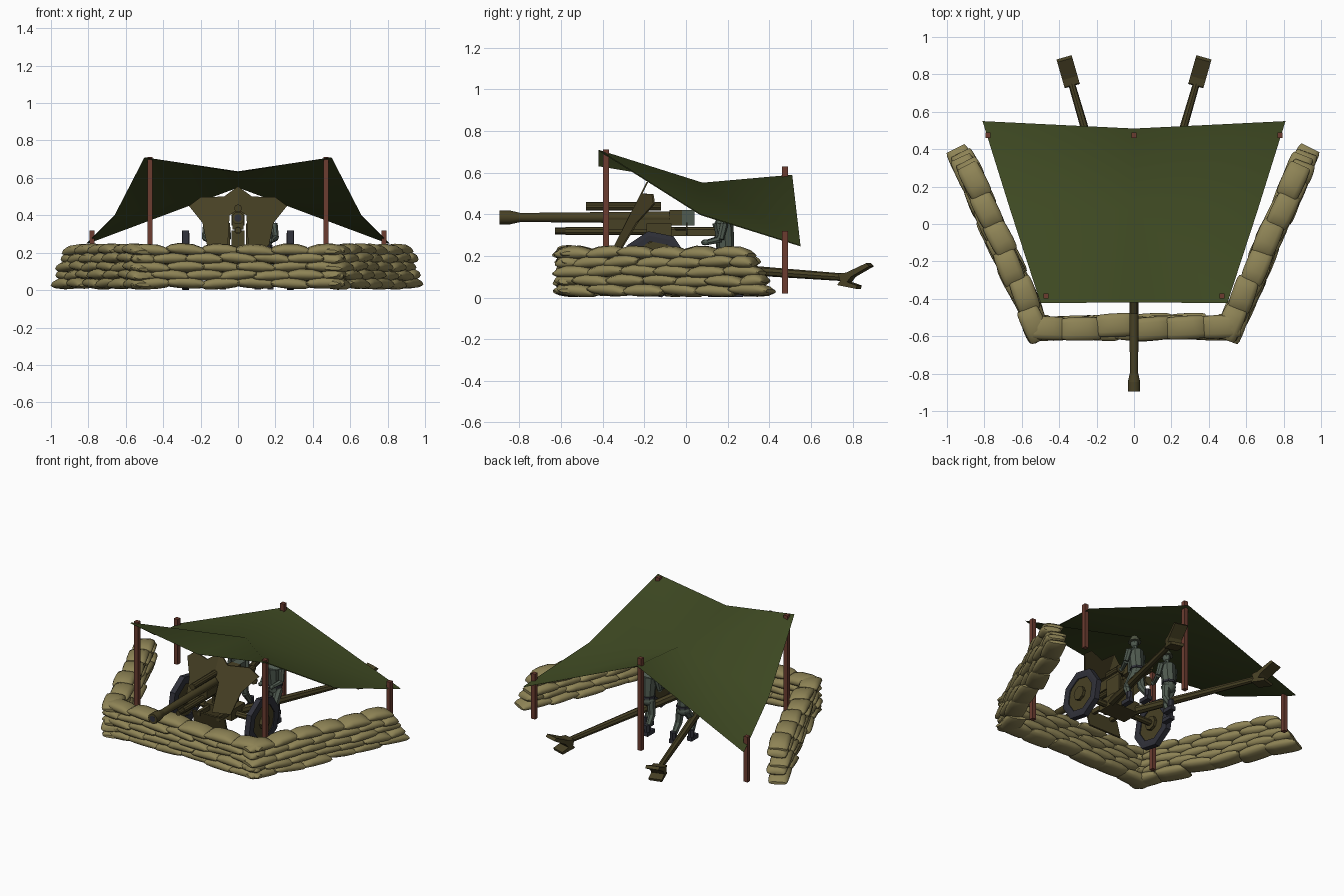
import bpy, bmesh, math, random
from mathutils import Vector, Matrix

if "Cube" in bpy.data.objects:
    bpy.data.objects.remove(bpy.data.objects["Cube"])

random.seed(4)


def material(name, c):
    m = bpy.data.materials.new(name)
    m.diffuse_color = (*c, 1)
    m.use_nodes = True
    m.node_tree.nodes["Principled BSDF"].inputs["Base Color"].default_value = m.diffuse_color
    return m


SAND = material("sandbag_tan", (0.27, 0.228, 0.092))
CLOTH = material("canvas_green", (0.048, 0.066, 0.016))
WOOD = material("post_red_brown", (0.15, 0.046, 0.03))
OLIVE = material("gun_olive", (0.064, 0.052, 0.018))
RUBBER = material("tyre_dark_grey", (0.03, 0.031, 0.042))
UNIFORM = material("uniform_grey_green", (0.08, 0.105, 0.082))
HELMET = material("helmet_green", (0.085, 0.1, 0.06))


def finish(name, bm, mat, smooth=None):
    bmesh.ops.recalc_face_normals(bm, faces=bm.faces)
    me = bpy.data.meshes.new(name)
    bm.to_mesh(me)
    bm.free()
    me.materials.append(mat)
    ob = bpy.data.objects.new(name, me)
    bpy.context.collection.objects.link(ob)
    if smooth:
        bpy.ops.object.select_all(action='DESELECT')
        ob.select_set(True)
        bpy.context.view_layer.objects.active = ob
        bpy.ops.object.shade_smooth_by_angle(angle=math.radians(smooth))
    return ob


def tube(bm, a, b, r0, r1=None, n=10):
    """Tapered cylinder between two points."""
    a, b = Vector(a), Vector(b)
    rot = (b - a).to_track_quat('Z', 'Y').to_matrix().to_4x4()
    bmesh.ops.create_cone(bm, cap_ends=True, segments=n, radius1=r0,
                          radius2=r0 if r1 is None else r1, depth=(b - a).length,
                          matrix=Matrix.Translation((a + b) / 2) @ rot)


def box(bm, c, s, rot=Matrix()):
    bmesh.ops.create_cube(bm, size=1, matrix=Matrix.Translation(c) @ rot @ Matrix.Diagonal((*s, 1)))


def ball(bm, c, s, n=10):
    bmesh.ops.create_uvsphere(bm, u_segments=n, v_segments=6, radius=1,
                              matrix=Matrix.Translation(c) @ Matrix.Diagonal((*s, 1)))


def loft(bm, rings):
    """Skin rings of points, closing both ends."""
    vs = [[bm.verts.new(p) for p in r] for r in rings]
    for r, q in zip(vs, vs[1:]):
        for i in range(len(r)):
            j = (i + 1) % len(r)
            bm.faces.new((r[i], r[j], q[j], q[i]))
    bm.faces.new(vs[0])
    bm.faces.new(vs[-1])


# ---- sandbag walls: pinched pillows laid in five staggered courses
def bag(bm, c, angle, half):
    M = (Matrix.Translation(c) @ Matrix.Rotation(angle + random.uniform(-.09, .09), 4, 'Z')
         @ Matrix.Rotation(random.uniform(-.09, .09), 4, 'Y')
         @ Matrix.Rotation(random.uniform(-.09, .09), 4, 'X'))
    rings = []
    for t, w, h in ((-1, .85, .3), (-.8, .95, .72), (-.35, 1, 1), (.35, 1, 1), (.8, .95, .72), (1, .85, .3)):
        ring = []
        for k in range(12):
            a = math.tau * k / 12
            ca, sa = math.cos(a), math.sin(a)
            y = math.copysign(abs(ca) ** .8, ca) * .063 * w
            z = math.copysign(abs(sa) ** .8, sa) * .031 * h - .008 * t * t
            ring.append(M @ Vector((t * half, y, z)))
        rings.append(ring)
    loft(bm, rings)


def wall(name, p, q, count, recede):
    """Courses run from p to q; each higher course stops a little shorter at q."""
    bm = bmesh.new()
    p, q = Vector(p), Vector(q)
    ang = math.atan2(q.y - p.y, q.x - p.x)
    for row in range(5):
        d = (q - p).normalized()
        length = (q - p).length - recede * row
        n = count if row % 2 == 0 else count + 1
        widths = [1.0] * n
        if row % 2:
            widths[0] = widths[-1] = .6
        unit = length / sum(widths)
        s = 0
        for w in widths:
            pos = p + d * (s + w * unit / 2)
            s += w * unit
            side = random.uniform(-.012, .012)
            bag(bm, (pos.x - math.sin(ang) * side, pos.y + math.cos(ang) * side,
                     .039 + .0445 * row + random.uniform(-.003, .003)), ang, w * unit * .56)
    finish(name, bm, SAND, 50)


wall("front_sandbag_wall", (-.56, -.55, 0), (.56, -.55, 0), 6, 0)
wall("right_sandbag_wall", (.495, -.61, 0), (.935, .40, 0), 6, .026)
wall("left_sandbag_wall", (-.495, -.61, 0), (-.935, .40, 0), 6, .026)

# ---- canvas canopy: eight panels fanning from the sagging centre
bm = bmesh.new()
rim = [(-.5, -.42, .71), (0, -.42, .635), (.5, -.42, .71), (.66, .07, .40),
       (.81, .55, .25), (0, .51, .59), (-.81, .55, .25), (-.66, .07, .40)]
mid = bm.verts.new((0, .08, .552))
rv = [bm.verts.new(p) for p in rim]
for i in range(8):
    bm.faces.new((mid, rv[i], rv[(i + 1) % 8]))
canopy = finish("canopy", bm, CLOTH, 60)
mod = canopy.modifiers.new("thickness", 'SOLIDIFY')
mod.thickness = .004
mod.use_rim = False

# ---- timber posts
for i, (x, y, top) in enumerate(((-.47, -.385, .712), (.47, -.385, .712), (-.78, .475, .32),
                                 (.78, .475, .32), (0, .475, .63))):
    bm = bmesh.new()
    box(bm, (x, y, (top + .02) / 2), (.028, .028, top - .02))
    finish("post_%d" % (i + 1), bm, WOOD)

# ---- gun barrel, muzzle brake, recoil cylinders and breech
bm = bmesh.new()
tube(bm, (0, -.86, .385), (0, -.05, .385), .021, .029, 12)
tube(bm, (0, -.895, .385), (0, -.845, .385), .033, .033, 12)
tube(bm, (0, -.845, .385), (0, -.80, .385), .033, .023, 12)
finish("barrel", bm, OLIVE, 35)
bm = bmesh.new()
tube(bm, (0, -.896, .385), (0, -.8965, .385), .02, .02, 12)
finish("muzzle_bore", bm, RUBBER)
bm = bmesh.new()
tube(bm, (0, -.58, .32), (0, .16, .32), .02)
tube(bm, (0, -.63, .32), (0, -.575, .32), .016)
tube(bm, (0, -.48, .438), (0, -.12, .438), .02)
finish("recoil_cylinders", bm, OLIVE, 35)
bm = bmesh.new()
box(bm, (0, -.05, .383), (.07, .06, .075))
box(bm, (0, -.22, .35), (.06, .30, .05))
box(bm, (0, .0, .305), (.04, .3, .02))
finish("breech_and_cradle", bm, OLIVE)
bm = bmesh.new()
box(bm, (0, .01, .383), (.06, .06, .075))
finish("breech_block", bm, UNIFORM)

# ---- carriage: axle, saddle, side cheeks, lower apron
bm = bmesh.new()
tube(bm, (-.28, -.15, .16), (.28, -.15, .16), .02, n=8)
box(bm, (0, -.14, .17), (.2, .14, .07))
box(bm, (0, -.29, .125), (.24, .01, .13), Matrix.Rotation(.25, 4, 'X'))
box(bm, (0, -.13, .26), (.07, .12, .12))
for s in (-1, 1):
    box(bm, (s * .05, -.13, .27), (.014, .12, .17))
    box(bm, (s * .07, -.24, .18), (.02, .14, .03))
    tube(bm, (s * .05, -.05, .33), (s * .11, .0, .33), .007, n=6)
    tube(bm, (s * .11, .0, .33), (s * .11, .008, .33), .03, n=8)
finish("carriage", bm, OLIVE)

# ---- sloping shield: two mirrored plates with swept wings, slot for the barrel
bm = bmesh.new()
half_plate = [(0, .555), (.075, .50), (.20, .497), (.262, .45), (.19, .36), (.165, .235),
              (.055, .235), (.045, .40), (0, .43)]
for s in (-1, 1):
    rings = []
    for dy in (0, .008):
        rings.append([(s * x, -.355 + (z - .23) * .51 + max(0, x - .09) * .5 + dy, z)
                      for x, z in half_plate])
    loft(bm, rings)
finish("shield", bm, OLIVE)

# ---- octagonal wheels with rims, discs and hubs
for s, side in ((-1, "left"), (1, "right")):
    c = Vector((s * .28, -.15, .16))
    bm = bmesh.new()
    prof = [(-.018, .162), (.018, .162), (.02, .14), (.018, .112), (-.018, .112), (-.02, .14)]
    ring = []
    for k in range(8):
        a = math.tau * k / 8 + .2
        ring.append([bm.verts.new(c + Vector((x, r * math.cos(a), r * math.sin(a)))) for x, r in prof])
    for k in range(8):
        for j in range(6):
            n, m = (k + 1) % 8, (j + 1) % 6
            bm.faces.new((ring[k][j], ring[k][m], ring[n][m], ring[n][j]))
    finish(side + "_tyre", bm, RUBBER)
    bm = bmesh.new()
    tube(bm, c - Vector((.012, 0, 0)), c + Vector((.012, 0, 0)), .112, n=10)
    tube(bm, c - Vector((.03, 0, 0)), c + Vector((.03, 0, 0)), .045, n=8)
    finish(side + "_wheel_hub", bm, OLIVE)

    # ---- split trail leg with spade
    bm = bmesh.new()
    a, b = Vector((s * .085, -.1, .16)), Vector((s * .345, .79, .095))
    tube(bm, a, b, .028, .018, 8)
    out = Matrix.Translation((s * .345, .79, 0)) @ Matrix.Rotation(-s * .28, 4, 'Z')
    spade = [(-.05, .115), (-.01, .12), (.09, .165), (.105, .15), (.015, .10), (-.005, .075),
             (.045, .058), (.04, .042), (-.055, .06), (-.04, .08)]
    loft(bm, [[out @ Vector((w, y, z)) for y, z in spade] for w in (-.042, .042)])
    finish(side + "_trail", bm, OLIVE)

# ---- two gunners crouching behind the shield
for side, s, cx, cy in (("left", -1, .115, .19), ("right", 1, .14, .195)):
    P = lambda x, y, z: (s * (cx + x), cy + y, z + .005)
    bm = bmesh.new()
    tube(bm, P(0, .0, .20), P(0, -.015, .355), .038, .048, 8)      # torso
    ball(bm, P(0, 0, .20), (.044, .04, .035), 8)                   # hips
    ball(bm, P(0, -.015, .352), (.054, .038, .025), 8)             # shoulders
    tube(bm, P(0, -.015, .36), P(0, -.02, .40), .014, n=6)         # neck
    ball(bm, P(0, -.024, .418), (.023, .027, .032), 8)             # head
    for e in (-1, 1):
        knee = P(e * .03, -.06 if e > 0 else .005, .115)
        foot = P(e * .034, -.03 if e > 0 else .06, .035)
        tube(bm, P(e * .022, 0, .20), knee, .027, .023, 7)
        tube(bm, knee, foot, .023, .016, 7)
        elbow = P(e * .062, -.03, .275)
        tube(bm, P(e * .052, -.012, .35), elbow, .02, .017, 7)
        tube(bm, elbow, P(e * .04, -.09, .26), .017, .013, 7)
        ball(bm, P(e * .04, -.1, .26), (.014, .018, .014), 6)
    finish(side + "_gunner_body", bm, UNIFORM, 40)
    bm = bmesh.new()
    tube(bm, P(0, -.022, .425), P(0, -.022, .437), .041, .034, 10)
    tube(bm, P(0, -.022, .437), P(0, -.022, .465), .034, .018, 10)
    finish(side + "_gunner_helmet", bm, HELMET, 40)
    bm = bmesh.new()
    tube(bm, P(0, 0, .222), P(0, 0, .236), .045, n=8)
    for e in (-1, 1):
        y = -.03 if e > 0 else .06
        tube(bm, P(e * .034, y, .02), P(e * .034, y, .07), .02, .021, 7)
        box(bm, P(e * .034, y - .018, .012), (.034, .075, .026))
    finish(side + "_gunner_boots_and_belt", bm, RUBBER)
